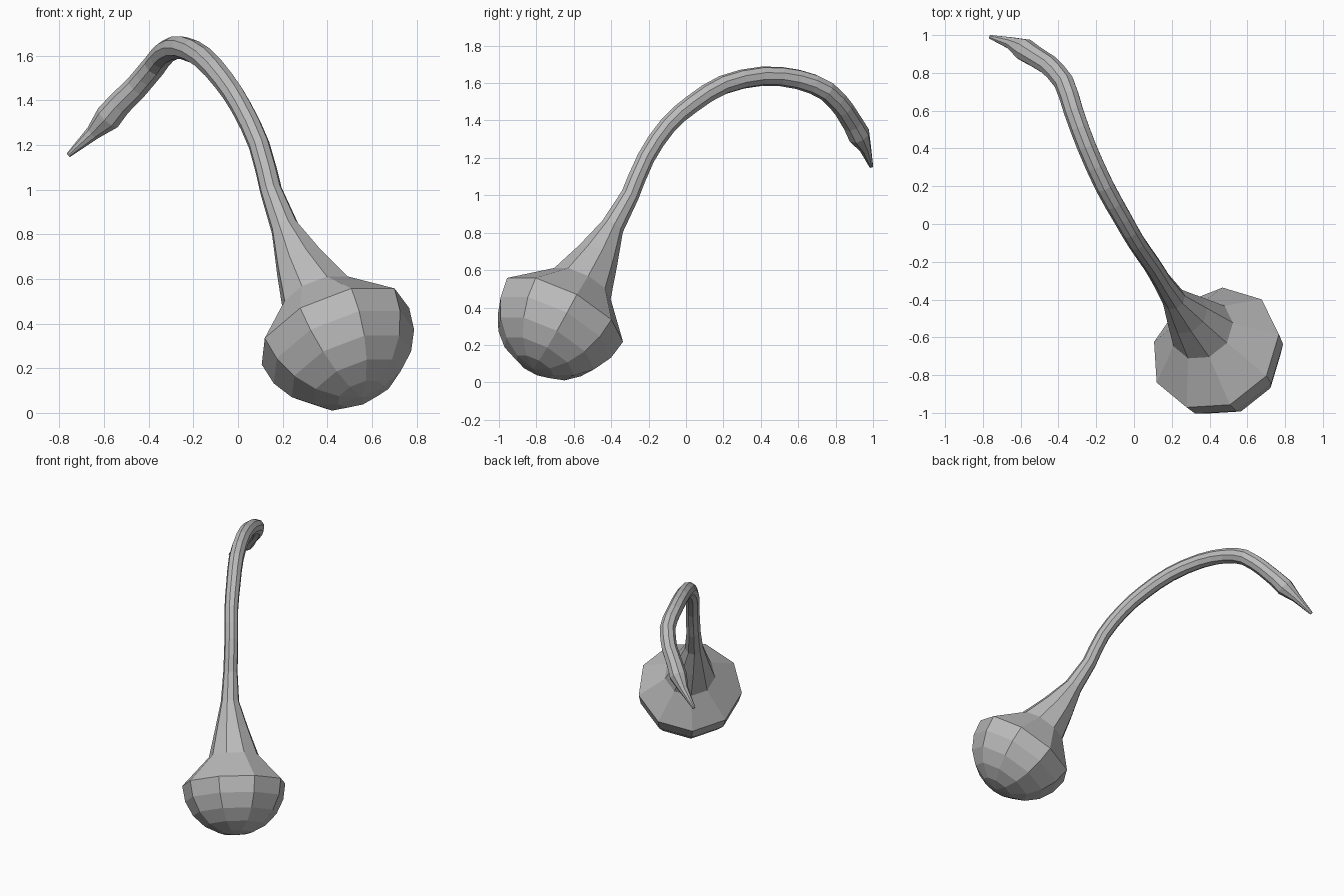
import bpy, bmesh, math
from mathutils import Vector

cube = bpy.data.objects.get("Cube")
if cube:
    bpy.data.objects.remove(cube, do_unlink=True)

SIDES = 9

grey = bpy.data.materials.new("plain_grey")
grey.use_nodes = True
grey.diffuse_color = (0.5, 0.5, 0.5, 1)
grey.node_tree.nodes["Principled BSDF"].inputs["Base Color"].default_value = (0.5, 0.5, 0.5, 1)

# Bulb centre, its tilted axis and the uphill direction across its rim
centre = Vector((0.43, -0.66, 0.37))
axis = Vector((-0.345, 0.435, 0.83)).normalized()
side = Vector((-axis.y, axis.x, 0)).normalized()
uphill = axis.cross(side).normalized()
if uphill.z < 0:
    uphill.negate()

# Neck and stem stations: centre and radius
neck = [((0.36, -0.56, 0.52), 0.175), ((0.28, -0.475, 0.67), 0.118),
        ((0.21, -0.395, 0.83), 0.064)]
stem = [((0.147, -0.30, 1.0), 0.050), ((0.095, -0.215, 1.2), 0.048),
        ((0.015, -0.10, 1.37), 0.048), ((-0.06, 0.03, 1.485), 0.050),
        ((-0.155, 0.20, 1.59), 0.052), ((-0.25, 0.41, 1.637), 0.052),
        ((-0.32, 0.60, 1.62), 0.053), ((-0.37, 0.75, 1.56), 0.055),
        ((-0.45, 0.84, 1.465), 0.055)]
tip = [((-0.53, 0.89, 1.385), 0.057), ((-0.58, 0.922, 1.325), 0.062),
       ((-0.65, 0.957, 1.255), 0.034), ((-0.76, 0.99, 1.155), 0.011)]


def smooth_path(stations):
    """Add a rounded midpoint between neighbouring stations."""
    out = []
    for i, (p, r) in enumerate(stations[:-1]):
        a = Vector(stations[max(i - 1, 0)][0])
        b, c = Vector(p), Vector(stations[i + 1][0])
        d = Vector(stations[min(i + 2, len(stations) - 1)][0])
        out += [(b, r), ((b + c) * 0.5625 - (a + d) * 0.0625, (r + stations[i + 1][1]) / 2)]
    return out + [stations[-1]]


bm = bmesh.new()


def add_ring(point, radius, u, direction):
    v = direction.cross(u)
    ring = []
    for k in range(SIDES):
        t = math.pi + math.tau * k / SIDES
        ring.append(bm.verts.new(Vector(point) + radius * (u * math.cos(t) + v * math.sin(t))))
    return ring


# Rounded underside, from near the pole up to the rim
rings = []
for deg in (72, 54, 36, 18, 0):
    t = math.radians(deg)
    rings.append(add_ring(centre - axis * 0.36 * math.sin(t), 0.36 * math.cos(t), uphill, axis))

# Neck, stem and pointed tip, with the frame carried along the path
path = neck + smooth_path(stem) + tip
points = [Vector(p) for p, r in path]
u, direction = uphill.copy(), axis.copy()
for i, (p, r) in enumerate(path):
    if i:
        before = (points[i] - points[i - 1]).normalized()
        after = (points[min(i + 1, len(path) - 1)] - points[i]).normalized()
        new = (before + after).normalized()
        u = direction.rotation_difference(new) @ u
        direction = new
    rings.append(add_ring(p, r, u, direction))

# Skin between rings, close the pole and the tip
for a, b in zip(rings, rings[1:]):
    for k in range(SIDES):
        j = (k + 1) % SIDES
        bm.faces.new((a[k], a[j], b[j], b[k]))
pole = bm.verts.new(centre - axis * 0.36)
for k in range(SIDES):
    bm.faces.new((pole, rings[0][(k + 1) % SIDES], rings[0][k]))
bm.faces.new(rings[-1])
bmesh.ops.recalc_face_normals(bm, faces=bm.faces)

mesh = bpy.data.meshes.new("bulb_with_curved_stem")
bm.to_mesh(mesh)
bm.free()
mesh.materials.append(grey)
bulb = bpy.data.objects.new("bulb_with_curved_stem", mesh)
bpy.context.collection.objects.link(bulb)
